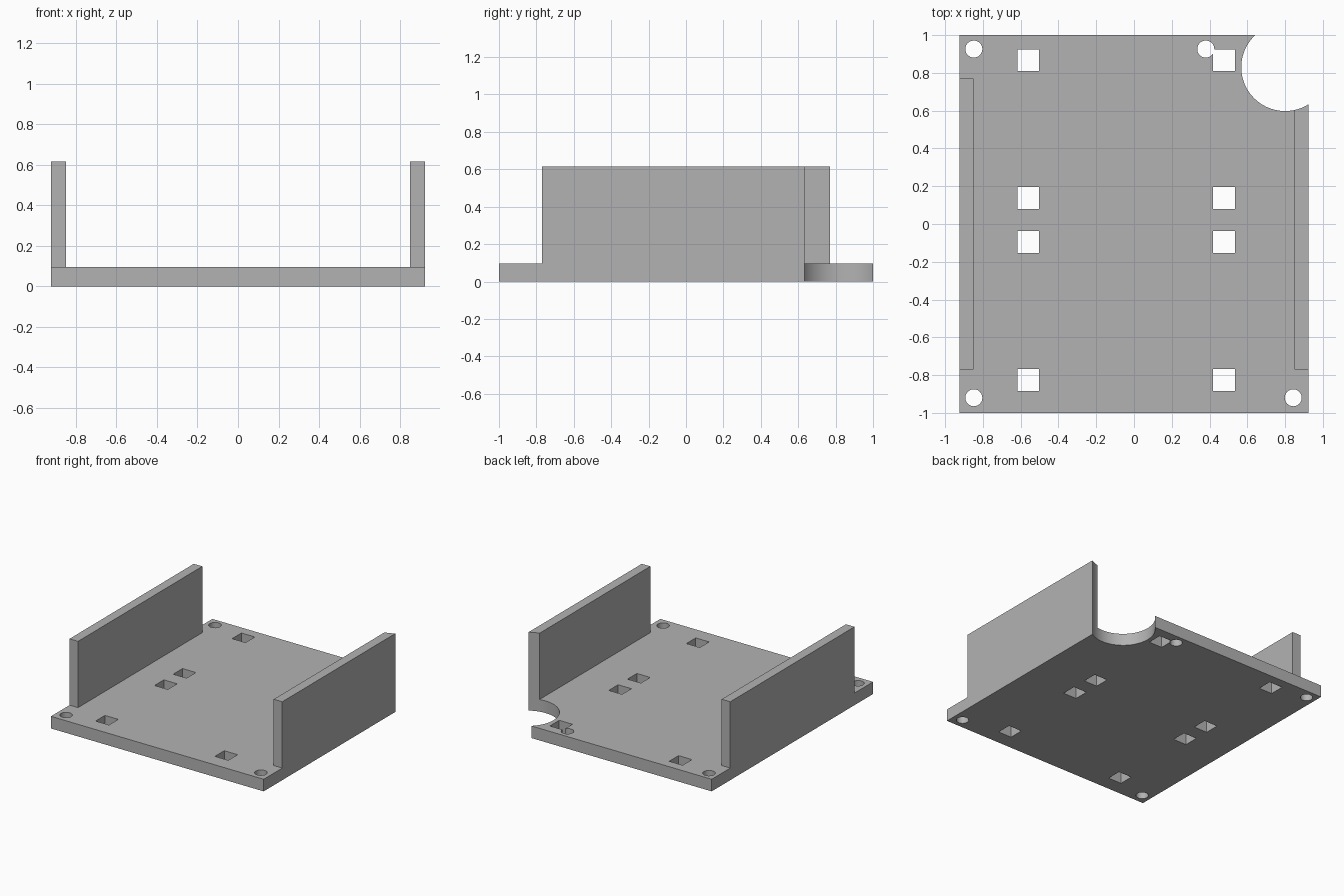
import bpy
from math import radians

cube = bpy.data.objects.get("Cube")
if cube:
    bpy.data.objects.remove(cube, do_unlink=True)

# Single plain grey
grey = bpy.data.materials.new("plain_grey")
grey.use_nodes = True
colour = (0.45, 0.45, 0.45, 1)
grey.diffuse_color = colour
grey.node_tree.nodes["Principled BSDF"].inputs["Base Color"].default_value = colour

HALF_W, HALF_D = 0.923, 1.0
PLATE, HEIGHT, WALL = 0.095, 0.615, 0.074


def box(name, lo, hi):
    centre = [(a + b) / 2 for a, b in zip(lo, hi)]
    bpy.ops.mesh.primitive_cube_add(size=1, location=centre)
    ob = bpy.context.object
    ob.name = name
    ob.scale = [b - a for a, b in zip(lo, hi)]
    bpy.ops.object.transform_apply(location=True, rotation=False, scale=True)
    ob.data.materials.append(grey)
    return ob


def cylinder(name, x, y, radius, sides):
    bpy.ops.mesh.primitive_cylinder_add(vertices=sides, radius=radius, depth=2, location=(x, y, 0))
    ob = bpy.context.object
    ob.name = name
    ob.data.materials.append(grey)
    return ob


def combine(body, tool, operation):
    tool.hide_render = True
    mod = body.modifiers.new(tool.name, "BOOLEAN")
    mod.operation, mod.solver, mod.object = operation, "EXACT", tool
    bpy.ops.object.select_all(action="DESELECT")
    body.select_set(True)
    bpy.context.view_layer.objects.active = body
    bpy.ops.object.modifier_apply(modifier=mod.name)
    bpy.data.objects.remove(tool, do_unlink=True)


# Base plate with two upright side walls
tray = box("mounting_tray", (-HALF_W, -HALF_D, 0), (HALF_W, HALF_D, PLATE))
for side, x in (("right", -HALF_W), ("left", HALF_W - WALL)):
    wall = box(side + "_wall", (x, -0.77, PLATE / 2), (x + WALL, 0.77, HEIGHT))
    combine(tray, wall, "UNION")

# Large round notch through the back left corner and its wall
combine(tray, cylinder("corner_notch", 0.80, 0.83, 0.232, 96), "DIFFERENCE")

# Round screw holes
for x, y in ((-0.848, 0.926), (0.38, 0.926), (-0.848, -0.92), (0.843, -0.92)):
    combine(tray, cylinder("screw_hole", x, y, 0.045, 40), "DIFFERENCE")

# Square strap slots
S = 0.058
for x in (-0.56, 0.476):
    for y in (0.867, 0.137, -0.095, -0.825):
        slot = box("strap_slot", (x - S, y - S, -1), (x + S, y + S, 1))
        combine(tray, slot, "DIFFERENCE")

# Smooth the round cuts, keep the rest sharp
bpy.ops.object.select_all(action="DESELECT")
tray.select_set(True)
bpy.context.view_layer.objects.active = tray
bpy.ops.object.shade_smooth_by_angle(angle=radians(30))
